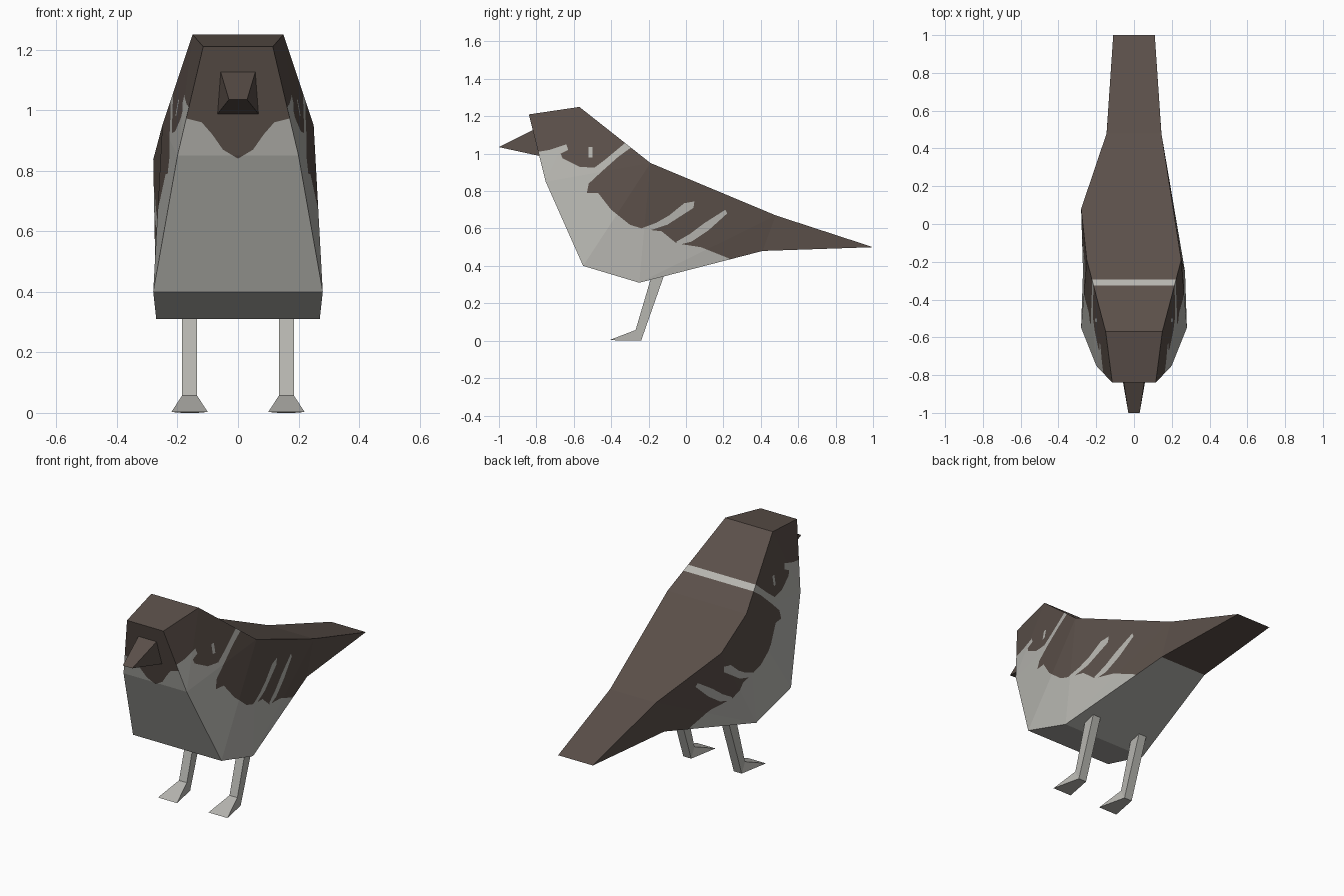
import bpy, bmesh
from mathutils import Vector

if "Cube" in bpy.data.objects:
    bpy.data.objects.remove(bpy.data.objects["Cube"])


def material(name, rgb):
    m = bpy.data.materials.new(name)
    m.diffuse_color = (*rgb, 1)
    m.use_nodes = True
    m.node_tree.nodes["Principled BSDF"].inputs["Base Color"].default_value = m.diffuse_color
    return m


BROWN = material("dark brown plumage", (0.105, 0.08, 0.068))
PALE = material("pale grey plumage", (0.47, 0.465, 0.435))


def make_object(name, bm, mats):
    bmesh.ops.recalc_face_normals(bm, faces=bm.faces)
    mesh = bpy.data.meshes.new(name)
    bm.to_mesh(mesh)
    bm.free()
    for m in mats:
        mesh.materials.append(m)
    ob = bpy.data.objects.new(name, mesh)
    bpy.context.collection.objects.link(ob)
    return ob


def solid(name, verts, faces, mat):
    bm = bmesh.new()
    vs = [bm.verts.new(v) for v in verts]
    for f in faces:
        bm.faces.new([vs[i] for i in f])
    return make_object(name, bm, [mat])


def inside(p, poly):
    hit = False
    for (a, b), (c, d) in zip(poly, poly[1:] + poly[:1]):
        if (b > p[1]) != (d > p[1]) and p[0] < (c - a) * (p[1] - b) / (d - b) + a:
            hit = not hit
    return hit


# Body outline: half width, y, z along the back and along the belly
TOP = [(.115, -.84, 1.21), (.15, -.57, 1.25), (.25, -.19, .95), (.145, .48, .67), (.11, 1, .5)]
LOW = [(.20, -.75, .85), (.28, -.55, .40), (.27, -.25, .31), (.15, .41, .48)]

bm = bmesh.new()
t, b = {}, {}
for s in (1, -1):
    t[s] = [bm.verts.new((s * x, y, z)) for x, y, z in TOP]
    b[s] = [bm.verts.new((s * x, y, z)) for x, y, z in LOW]
bulge = bm.verts.new((-.28, .08, .837))   # extra corner on the left wing edge

# Sides
for s in (1, -1):
    T, B = t[s], b[s]
    tris = [(T[0], T[1], B[0]), (T[1], B[0], T[2]), (B[0], B[1], T[2]), (B[1], B[2], T[2]),
            (B[2], B[3], T[3]), (T[3], B[3], T[4])]
    if s > 0:
        tris.append((T[2], B[2], T[3]))
    else:
        tris += [(T[2], B[2], bulge), (bulge, B[2], T[3])]
    for f in tris:
        bm.faces.new(f)

# Back, breast, belly and tail underside
R, L = t[1], t[-1]
for i in (0, 1, 3):
    bm.faces.new((R[i], R[i + 1], L[i + 1], L[i]))
bm.faces.new((R[2], R[3], L[3], bulge, L[2]))
R, L = [t[1][0]] + b[1] + [t[1][4]], [t[-1][0]] + b[-1] + [t[-1][4]]
for i in range(5):
    bm.faces.new((R[i], R[i + 1], L[i + 1], L[i]))
bmesh.ops.recalc_face_normals(bm, faces=bm.faces)

# Pale plumage areas seen from the side (y, z) and brown bib seen from the front (x, z)
FLANK = [(-1, 1.0), (-.79, 1.01), (-.73, 1.02), (-.64, 1.05), (-.63, 1.02), (-.67, 1.0),
         (-.66, .975), (-.57, .93), (-.49, .925), (-.43, .97), (-.31, 1.07), (-.27, 1.05),
         (-.36, .985), (-.45, .905), (-.52, .84), (-.53, .79), (-.47, .79), (-.40, .70),
         (-.30, .62), (-.22, .595), (-.13, .585), (-.05, .52), (.08, .50), (.23, .44),
         (.23, .2), (-1, .2)]
BAR_1 = [(-.24, .575), (-.10, .62), (.04, .71), (.045, .745), (-.01, .735), (-.09, .67),
         (-.16, .63), (-.24, .60)]
BAR_2 = [(-.05, .51), (.03, .53), (.12, .59), (.22, .68), (.21, .70), (.10, .63),
         (.02, .57), (-.05, .53)]
SPOT = [(-.52, .98), (-.50, .98), (-.50, 1.035), (-.52, 1.035)]
BIB = [(0, .84), (.05, .87), (.085, .92), (.12, .96), (.18, .975), (.3, .975), (.3, 1.3),
       (-.3, 1.3), (-.3, .975), (-.18, .975), (-.12, .96), (-.085, .92), (-.05, .87)]
PATCHES = [FLANK, BAR_1, BAR_2, SPOT]


def kind(f):
    if f.normal.y < -.8:
        return "breast"
    return "belly" if f.normal.z < -.6 else "side"


def cut(polys, axis, which):
    """Split the faces along every segment of the outlines."""
    for poly in polys:
        for p, q in zip(poly, poly[1:] + poly[:1]):
            near = []
            for f in bm.faces:
                if kind(f) != which:
                    continue
                us = [v.co[axis] for v in f.verts]
                zs = [v.co.z for v in f.verts]
                if (max(us) > min(p[0], q[0]) and min(us) < max(p[0], q[0]) + 1e-5
                        and max(zs) > min(p[1], q[1]) and min(zs) < max(p[1], q[1]) + 1e-5):
                    near.append(f)
            if not near:
                continue
            co, no = Vector((0, 0, p[1])), Vector((0, 0, -(q[0] - p[0])))
            co[axis], no[axis] = p[0], q[1] - p[1]
            geom = set(near)
            for f in near:
                geom.update(f.edges)
                geom.update(f.verts)
            bmesh.ops.bisect_plane(bm, geom=list(geom), dist=1e-5,
                                   plane_co=co, plane_no=no.normalized())
            bm.normal_update()


cut(PATCHES, 1, "side")
cut([BIB], 0, "breast")

# Colour the cut faces: 0 brown, 1 pale
for f in bm.faces:
    c = f.calc_center_median()
    k = kind(f)
    if k == "breast":
        pale = not inside((c.x, c.z), BIB)
    elif k == "belly":
        pale = c.y < .41
    else:
        pale = any(inside((c.y, c.z), poly) for poly in PATCHES)
    f.material_index = int(pale)
make_object("body", bm, [BROWN, PALE])

# Beak: wedge with a short blunt edge
solid("beak",
      [(-.06, -.80, 1.135), (.06, -.80, 1.135), (.07, -.77, .985), (-.07, -.77, .985),
       (-.03, -1, 1.035), (.03, -1, 1.035)],
      [(0, 1, 2, 3), (0, 1, 5, 4), (3, 2, 5, 4), (0, 3, 4), (1, 2, 5)], BROWN)

# Legs and feet
LEG = [(-.18, .36), (-.11, .37), (-.24, .0), (-.27, .055)]
for side, s in (("right", 1), ("left", -1)):
    x = .16 * s
    solid(side + "_leg",
          [(x + d, y, z) for d in (-.025, .025) for y, z in LEG],
          [(0, 1, 2, 3), (4, 5, 6, 7)] + [(i, (i + 1) % 4, (i + 1) % 4 + 4, i + 4) for i in range(4)],
          PALE)
    solid(side + "_foot",
          [(x - .025, -.27, .057), (x + .025, -.27, .057), (x + .025, -.24, 0),
           (x - .025, -.24, 0), (x - .06, -.41, .003), (x + .06, -.41, .003)],
          [(0, 1, 2, 3), (0, 1, 5, 4), (3, 2, 5, 4), (0, 3, 4), (1, 2, 5)], PALE)
